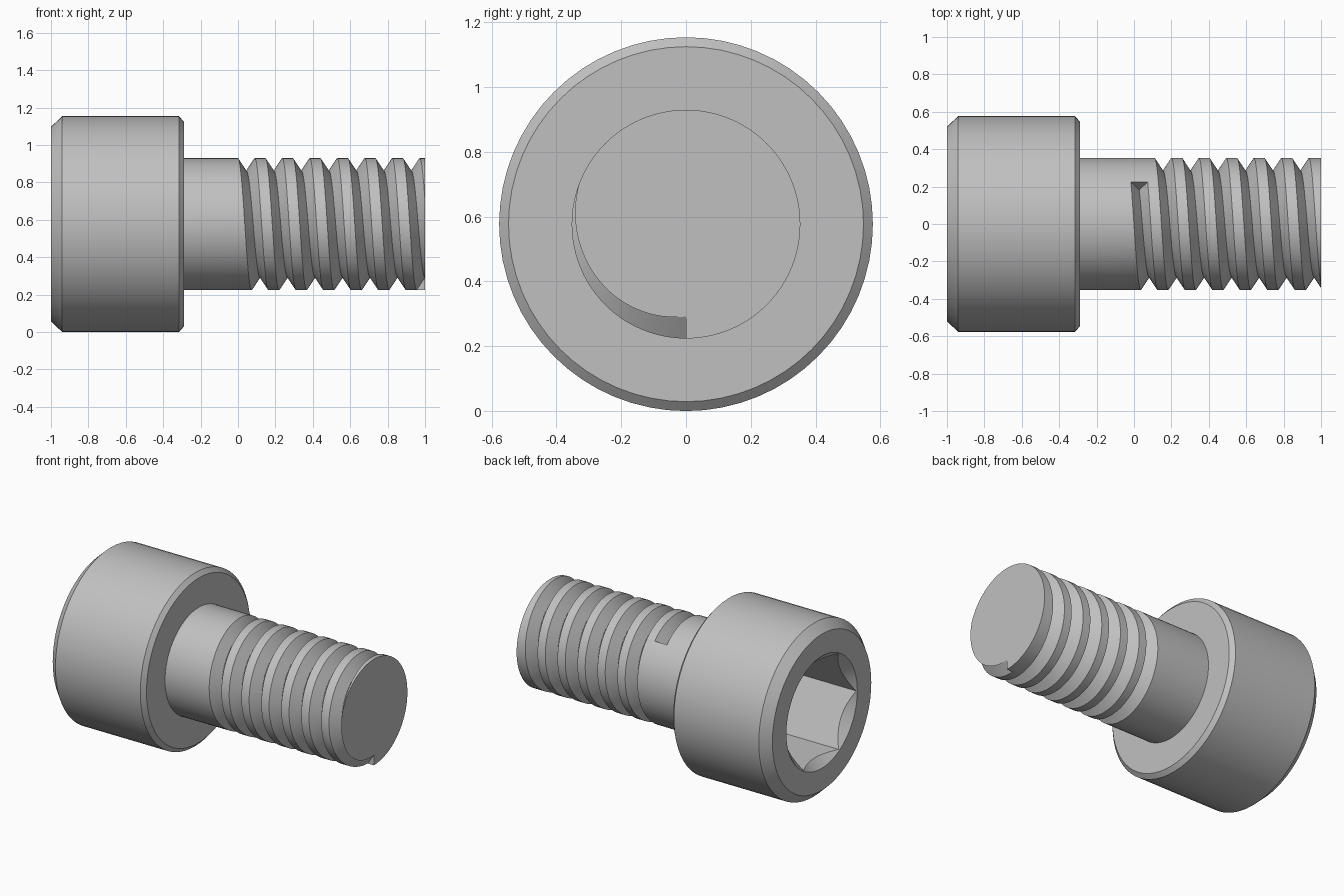
import bpy, bmesh
from math import sin, cos, radians, tau
from mathutils import Vector

cube = bpy.data.objects.get("Cube")
if cube:
    bpy.data.objects.remove(cube, do_unlink=True)

AXIS_Z = 0.577          # height of the bolt axis
SHANK_R = 0.353
PITCH = 0.147
GROOVE_DEPTH, GROOVE_HALF = 0.068, 0.045

steel = bpy.data.materials.new("steel grey")
steel.use_nodes = True
GREY = (0.53, 0.53, 0.53, 1)
steel.diffuse_color = GREY
steel.node_tree.nodes["Principled BSDF"].inputs["Base Color"].default_value = GREY


def polar(x, r, angle):
    """Point around the bolt axis; angle 0 is up, growing towards the front."""
    return Vector((x, -r * sin(angle), AXIS_Z + r * cos(angle)))


def loft(name, rings):
    """Closed skin through rings of points, capped at both ends."""
    bm = bmesh.new()
    loops = [[bm.verts.new(p) for p in ring] for ring in rings]
    n = len(loops[0])
    for a, b in zip(loops, loops[1:]):
        for i in range(n):
            j = (i + 1) % n
            bm.faces.new((a[i], a[j], b[j], b[i]))
    bm.faces.new(loops[0])
    bm.faces.new(loops[-1])
    bmesh.ops.recalc_face_normals(bm, faces=bm.faces)
    mesh = bpy.data.meshes.new(name)
    bm.to_mesh(mesh)
    bm.free()
    mesh.materials.append(steel)
    obj = bpy.data.objects.new(name, mesh)
    bpy.context.collection.objects.link(obj)
    return obj


def lathe(name, profile, sides, turn=0.0):
    return loft(name, [[polar(x, r, turn + tau * i / sides) for i in range(sides)]
                       for x, r in profile])


def select(obj):
    bpy.ops.object.select_all(action='DESELECT')
    obj.select_set(True)
    bpy.context.view_layer.objects.active = obj


def carve(obj, cutter):
    """Subtract the cutter, then discard it."""
    cutter.hide_render = True
    mod = obj.modifiers.new("cut", 'BOOLEAN')
    mod.operation = 'DIFFERENCE'
    mod.solver = 'EXACT'
    mod.object = cutter
    select(obj)
    bpy.ops.object.modifier_apply(modifier=mod.name)
    bpy.data.objects.remove(cutter, do_unlink=True)


# Head: chamfered cylinder with a countersunk hexagonal socket
head = lathe("head", [(-1, 0.52), (-0.94, 0.577), (-0.315, 0.577), (-0.29, 0.548)], 64)
carve(head, lathe("socket_cutter", [(-1.1, 0.368), (-0.56, 0.368)], 6, radians(30)))
carve(head, lathe("countersink_cutter", [(-1.02, 0.393), (-0.9, 0.273)], 64))

# Shank: plain cylinder cut by a helical V groove
shank = lathe("threaded_shank", [(-0.35, SHANK_R), (1, SHANK_R)], 96)
start, end, steps = radians(-39.6), 6.5 * tau, 634
outer_r = SHANK_R + 0.017
outer_half = GROOVE_HALF * (GROOVE_DEPTH + 0.017) / GROOVE_DEPTH
rings = []
for i in range(steps + 1):
    angle = start + (end - start) * i / steps
    x = 1 - PITCH * (end - angle) / tau
    rings.append([polar(x - outer_half, outer_r, angle),
                  polar(x + outer_half, outer_r, angle),
                  polar(x, SHANK_R - GROOVE_DEPTH, angle)])
carve(shank, loft("thread_cutter", rings))

for part in (head, shank):
    select(part)
    bpy.ops.object.shade_smooth_by_angle(angle=radians(30))
